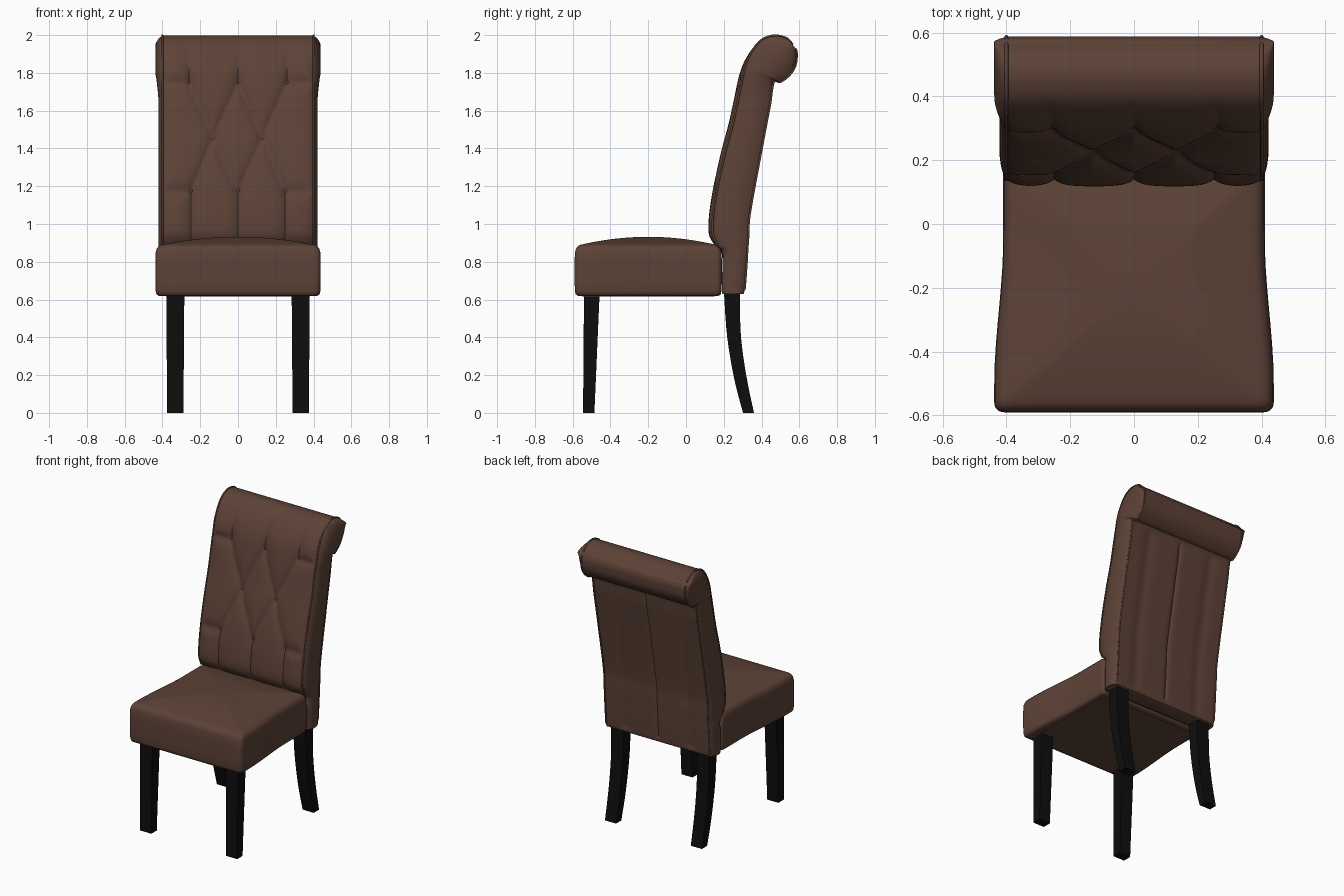
import bpy, bmesh, math
from mathutils import Vector
from mathutils.geometry import intersect_point_line

if "Cube" in bpy.data.objects:
    bpy.data.objects.remove(bpy.data.objects["Cube"])


def material(name, colour):
    m = bpy.data.materials.new(name)
    m.use_nodes = True
    m.diffuse_color = (*colour, 1)
    m.node_tree.nodes["Principled BSDF"].inputs["Base Color"].default_value = (*colour, 1)
    return m


LEATHER = material("brown leather", (0.11, 0.055, 0.038))
BLACK = material("black wood", (0.004, 0.004, 0.004))


def finish(obj, mat, angle):
    obj.data.materials.append(mat)
    bpy.ops.object.select_all(action='DESELECT')
    obj.select_set(True)
    bpy.context.view_layer.objects.active = obj
    bpy.ops.object.shade_smooth_by_angle(angle=math.radians(angle))


def loft(name, rings, mat, angle=45):
    """Bridge closed rings of equal length and cap both ends."""
    bm = bmesh.new()
    loops = [[bm.verts.new(p) for p in ring] for ring in rings]
    n = len(loops[0])
    for a, b in zip(loops, loops[1:]):
        for i in range(n):
            j = (i + 1) % n
            bm.faces.new((a[i], a[j], b[j], b[i]))
    bm.faces.new(loops[0][::-1])
    bm.faces.new(loops[-1])
    bmesh.ops.recalc_face_normals(bm, faces=bm.faces)
    me = bpy.data.meshes.new(name)
    bm.to_mesh(me)
    bm.free()
    obj = bpy.data.objects.new(name, me)
    bpy.context.collection.objects.link(obj)
    finish(obj, mat, angle)
    return obj


def spline(points, steps):
    """Catmull-Rom resampling of control tuples."""
    pts = [Vector(p) for p in points]
    pts = [pts[0]] + pts + [pts[-1]]
    out = []
    for a, b, c, d in zip(pts, pts[1:], pts[2:], pts[3:]):
        for k in range(steps):
            t = k / steps
            out.append(b + (c - a) * (t / 2) + (a * 2 - b * 5 + c * 4 - d) * (t * t / 2)
                       + (b * 3 - a - c * 3 + d) * (t ** 3 / 2))
    return out + [pts[-1]]


# Tuft buttons and the seams that join them (x, z)
TOP, MID, LOW = 1.75, 1.46, 1.17
buttons = [(x, TOP) for x in (-.26, 0, .26)] + [(x, MID) for x in (-.13, .13)] \
    + [(x, LOW) for x in (-.25, 0, .25)]
seams = []
for s in (-1, 1):
    mid = (.13 * s, MID)
    seams += [(mid, (0, TOP)), (mid, (.26 * s, TOP)), (mid, (0, LOW)), (mid, (.25 * s, LOW))]
    seams += [((.26 * s, TOP), (.4 * s, TOP)), ((.25 * s, LOW), (.4 * s, LOW))]
seams += [((x, z), (x, 1.96 if z == TOP else .9)) for x, z in buttons if z != MID]
seams = [(Vector((*a, 0)), Vector((*b, 0))) for a, b in seams]
W = 0.4


def tuft_depth(x, z):
    p = Vector((x, z, 0))
    near = W - abs(x)
    for a, b in seams:
        q, t = intersect_point_line(p, a, b)
        q = a.lerp(b, min(max(t, 0), 1))
        near = min(near, (p - q).length)
    pin = min(math.hypot(x - bx, z - bz) for bx, bz in buttons)
    fade = min(max((1.98 - z) / .2, 0), 1) * min(max((z - .8) / .12, 0), 1)
    return fade * (.022 * math.exp(-near / .028) + .014 * math.exp(-pin / .025))


# Backrest: rows pair a front point with a rear point (y, z, y, z)
rows = spline([
    (.20, .63, .30, .63), (.19, .65, .31, .65), (.19, .84, .322, .80),
    (.15, .89, .325, .86), (.12, .95, .33, .93), (.122, 1.05, .335, 1.03),
    (.145, 1.2, .36, 1.18), (.185, 1.38, .39, 1.34), (.225, 1.53, .42, 1.5),
    (.255, 1.67, .445, 1.63), (.285, 1.8, .465, 1.75), (.325, 1.89, .5, 1.752),
    (.385, 1.965, .55, 1.79), (.46, 1.998, .58, 1.84), (.53, 1.985, .587, 1.9),
    (.565, 1.95, .58, 1.93)], 8)
NX, NS = 80, 8


def front_point(row, x):
    f, b = Vector((0, row[0], row[1])), Vector((0, row[2], row[3]))
    depth = tuft_depth(x, row[1]) if row[0] < .46 else 0
    p = f + (b - f).normalized() * depth
    p.x = x
    return p


def rear_point(row, x):
    groove = .01 * math.exp(-abs(x) / .012) + .007 * math.exp(-(abs(abs(x) - .25) / .04) ** 2)
    on_panel = row[3] < 1.74 and row[3] > .66
    return Vector((x, row[2] - (groove if on_panel else 0), row[3]))


def back_ring(row):
    xs = [W * (2 * i / NX - 1) for i in range(NX + 1)]
    front = [front_point(row, x) for x in xs]
    rear = [rear_point(row, x) for x in reversed(xs)]
    bulge = .022 + .016 * min(max((row[1] - 1.7) / .15, 0), 1)

    def side(a, b, sign):
        pts = []
        for k in range(1, NS):
            p = a.lerp(b, k / NS)
            p.x = sign * (W + bulge * math.sin(math.pi * k / NS) ** .6)
            pts.append(p)
        return pts
    return front + side(front[-1], rear[0], 1) + rear + side(rear[-1], front[0], -1)


loft("backrest", [back_ring(r) for r in rows], LEATHER, 50)


# Piping along the backrest edges
def piping(name, points, radius):
    cu = bpy.data.curves.new(name, 'CURVE')
    cu.dimensions = '3D'
    cu.bevel_depth = radius
    cu.bevel_resolution = 1
    sp = cu.splines.new('POLY')
    sp.points.add(len(points) - 1)
    for p, co in zip(sp.points, points):
        p.co = (*co, 1)
    cu.materials.append(LEATHER)
    bpy.context.collection.objects.link(bpy.data.objects.new(name, cu))


for side, s in (("left", 1), ("right", -1)):
    piping(side + "_front_piping", [front_point(r, s * W) for r in rows[24:]], .006)
    piping(side + "_rear_piping", [rear_point(r, s * W) for r in rows[8:]], .006)

# Upholstery buttons
for i, (x, z) in enumerate(buttons):
    row = min(rows[:100], key=lambda r: abs(r[1] - z))
    bpy.ops.mesh.primitive_uv_sphere_add(segments=12, ring_count=8, radius=.011,
                                         location=front_point(row, x))
    obj = bpy.context.object
    obj.name = f"tuft_button_{i + 1}"
    obj.scale.y = .6
    finish(obj, LEATHER, 60)


# Seat cushion: rounded tapered outline, stacked and crowned
def seat_outline(inset, z, scale=1):
    r, y0, y1 = .03, -.59 + inset, .19 - inset
    pts = []
    for cx, cy, start in ((1, 1, 0), (-1, 1, 90), (-1, -1, 180), (1, -1, 270)):
        for k in range(7):
            a = math.radians(start + 15 * k)
            pts.append(Vector((cx * (1 - r / .44) + r / .44 * math.cos(a),
                               (y1 - r if cy > 0 else y0 + r) + r * math.sin(a), z)))
    # split the long edges, then taper the width toward the back
    out = []
    for i, p in enumerate(pts):
        q = pts[(i + 1) % len(pts)]
        n = 12 if (q - p).length > .2 else 1
        out += [p.lerp(q, k / n) for k in range(n)]
    for p in out:
        t = min(max((p.y + .5) / .45, 0), 1)
        half = .438 - .028 * t * t * (3 - 2 * t)
        p.x *= (half - inset) * scale
        p.y = -.2 + (p.y + .2) * scale
    return out


layers = [(.018, .62), (.006, .628), (.002, .645), (0, .7), (0, .8),
          (.002, .85), (.008, .87), (.018, .883), (.032, .89)]
seat = [seat_outline(i, z) for i, z in layers]
for k in range(1, 13):
    t = 1 - k / 12.5
    seat.append(seat_outline(.032, .89 + .042 * (1 - t * t), t))
loft("seat_cushion", seat, LEATHER, 50)

# Thin panel under the seat
bpy.ops.mesh.primitive_cube_add(size=1, location=(0, -.2, .619))
panel = bpy.context.object
panel.name = "seat_underside_panel"
panel.scale = (.76, .7, .006)
panel.data.materials.append(LEATHER)


# Legs: square sections (z, y front, y rear, half width)
def leg(name, x, sections):
    loft(name, [[(x - w, a, z), (x + w, a, z), (x + w, b, z), (x - w, b, z)]
                for z, a, b, w in sections], BLACK, 30)


rear_curve = spline([(.66, .2, .285, .047), (.45, .213, .288, .046), (.3, .233, .303, .045),
                     (.15, .262, .328, .044), (0, .302, .36, .043)], 3)
for side, s in (("left", 1), ("right", -1)):
    leg(side + "_front_leg", s * .332, [(0, -.545, -.485, .043), (.64, -.54, -.457, .048)])
    leg(side + "_rear_leg", s * .332, rear_curve)
